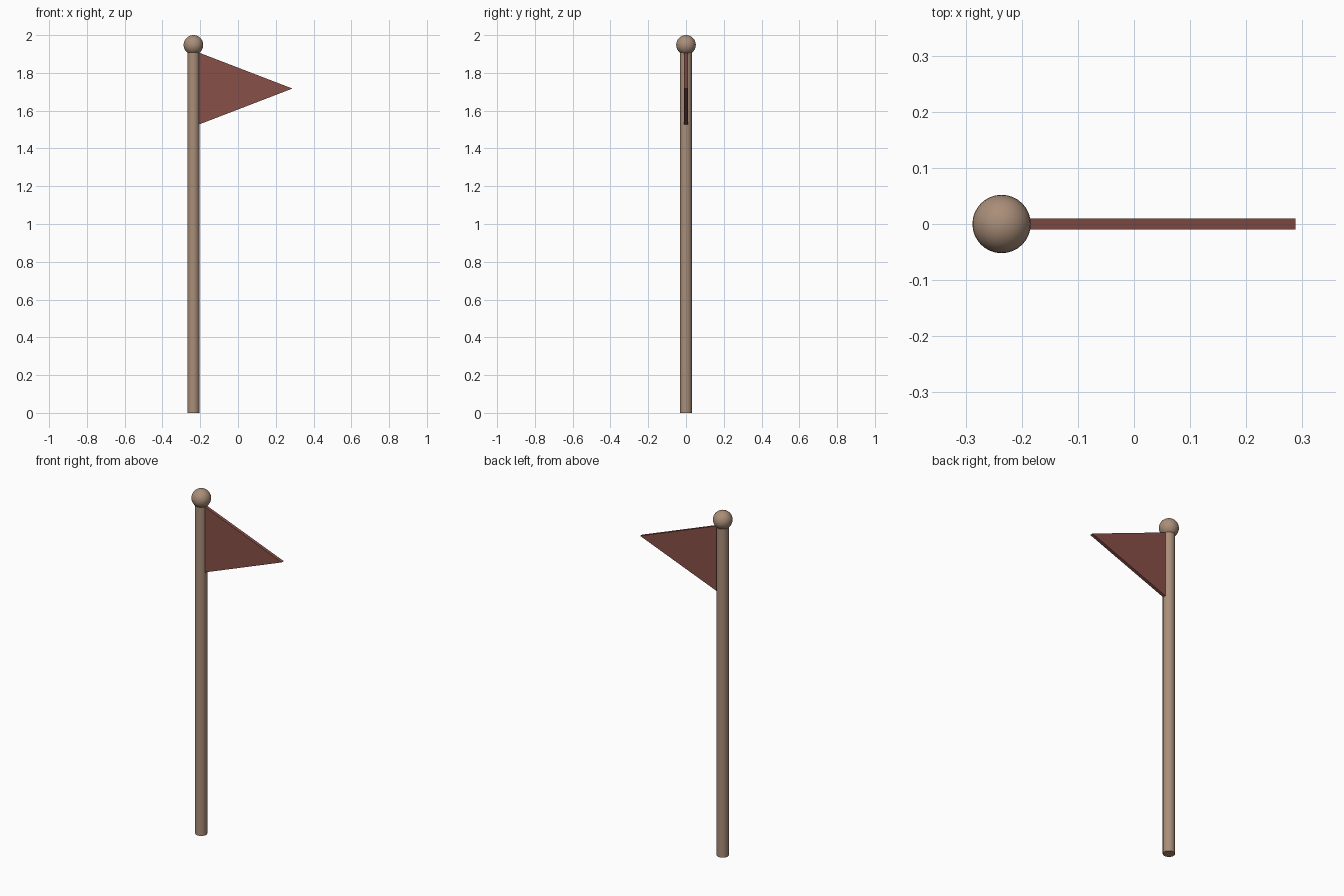
import bpy, bmesh

if "Cube" in bpy.data.objects:
    bpy.data.objects.remove(bpy.data.objects["Cube"])

POLE_X = -0.236
POLE_R = 0.032
BALL_R = 0.052


def material(name, color):
    m = bpy.data.materials.new(name)
    m.diffuse_color = (*color, 1)
    m.use_nodes = True
    m.node_tree.nodes["Principled BSDF"].inputs["Base Color"].default_value = m.diffuse_color
    return m


def finish(obj, name, mat, smooth=False):
    obj.name = name
    obj.data.materials.append(mat)
    if smooth:
        bpy.ops.object.shade_smooth_by_angle()


wood = material("wood", (0.40, 0.27, 0.19))
cloth = material("red_cloth", (0.25, 0.08, 0.065))

# Pole, its top just inside the ball
POLE_H = 1.907
bpy.ops.mesh.primitive_cylinder_add(vertices=32, radius=POLE_R, depth=POLE_H,
                                    location=(POLE_X, 0, POLE_H / 2))
finish(bpy.context.object, "pole", wood, True)

# Ball on top
bpy.ops.mesh.primitive_uv_sphere_add(segments=32, ring_count=16, radius=BALL_R,
                                     location=(POLE_X, 0, 2 - BALL_R))
finish(bpy.context.object, "top_ball", wood, True)

# Triangular flag: profile extruded through its thickness
THICK = 0.019
x0 = POLE_X + POLE_R - 0.002
bm = bmesh.new()
face = bm.faces.new([bm.verts.new((x, -THICK / 2, z))
                     for x, z in ((x0, 1.527), (0.288, 1.717), (x0, 1.907))])
ext = bmesh.ops.extrude_face_region(bm, geom=[face])
bmesh.ops.translate(bm, vec=(0, THICK, 0),
                    verts=[g for g in ext["geom"] if isinstance(g, bmesh.types.BMVert)])
bmesh.ops.recalc_face_normals(bm, faces=bm.faces)
mesh = bpy.data.meshes.new("flag")
bm.to_mesh(mesh)
bm.free()
flag = bpy.data.objects.new("flag", mesh)
bpy.context.collection.objects.link(flag)
finish(flag, "flag", cloth)
